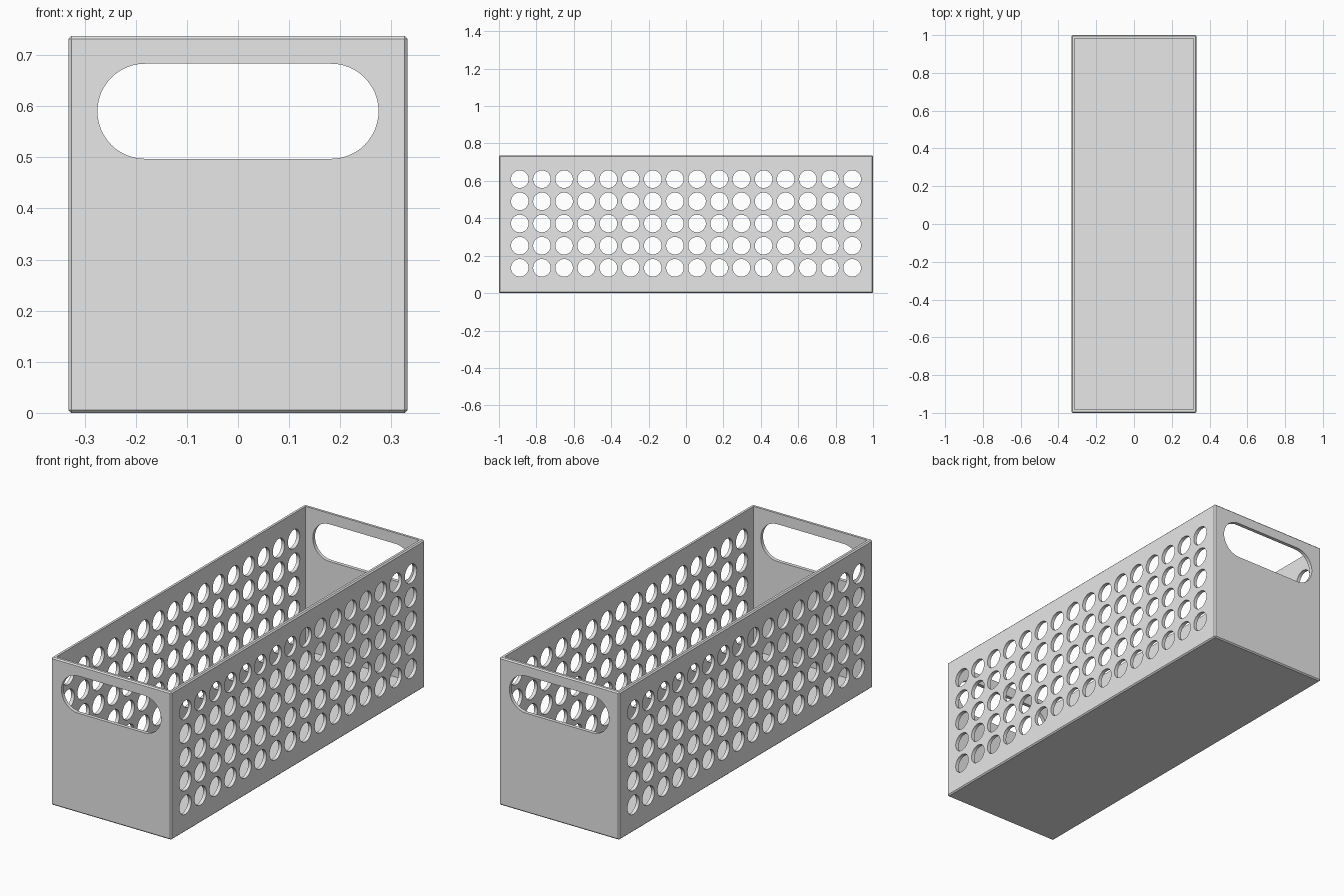
import bpy, bmesh, math
from mathutils import Matrix

cube = bpy.data.objects.get("Cube")
if cube:
    bpy.data.objects.remove(cube, do_unlink=True)

HALF_X, HALF_Y, HEIGHT = 0.332, 1.0, 0.737
WALL, CHAMFER = 0.018, 0.006
PITCH, HOLE_R, HOLE_MID_Z = 0.1185, 0.047, 0.372
ROWS, COLUMNS = 5, 16
GRIP_R, GRIP_HALF, GRIP_Z = 0.093, 0.275, 0.59

# Single plastic colour
plastic = bpy.data.materials.new("grey plastic")
plastic.use_nodes = True
grey = (0.8, 0.8, 0.8, 1)
plastic.diffuse_color = grey
plastic.node_tree.nodes["Principled BSDF"].inputs["Base Color"].default_value = grey


def make_object(name, bm):
    mesh = bpy.data.meshes.new(name)
    bm.to_mesh(mesh)
    bm.free()
    mesh.materials.append(plastic)
    obj = bpy.data.objects.new(name, mesh)
    bpy.context.collection.objects.link(obj)
    return obj


def cut(target, cutter):
    cutter.hide_render = True
    mod = target.modifiers.new("cut", 'BOOLEAN')
    mod.operation = 'DIFFERENCE'
    mod.solver = 'EXACT'
    mod.object = cutter
    bpy.context.view_layer.objects.active = target
    bpy.ops.object.modifier_apply(modifier=mod.name)
    bpy.data.objects.remove(cutter, do_unlink=True)


# Open bin: chamfered block
bm = bmesh.new()
bmesh.ops.create_cube(bm, size=1, matrix=Matrix.Translation((0, 0, HEIGHT / 2))
                      @ Matrix.Diagonal((2 * HALF_X, 2 * HALF_Y, HEIGHT, 1)))
bmesh.ops.bevel(bm, geom=bm.edges[:], offset=CHAMFER, segments=1, affect='EDGES')
basket = make_object("storage_basket", bm)

# Inner cavity, leaving walls and floor
bm = bmesh.new()
bmesh.ops.create_cube(bm, size=1, matrix=Matrix.Translation((0, 0, WALL + HEIGHT / 2))
                      @ Matrix.Diagonal((2 * (HALF_X - WALL), 2 * (HALF_Y - WALL), HEIGHT, 1)))
cut(basket, make_object("cavity_cutter", bm))

# Round holes through both side walls
bm = bmesh.new()
for row in range(ROWS):
    for col in range(COLUMNS):
        y = (col - (COLUMNS - 1) / 2) * PITCH
        z = HOLE_MID_Z + (row - (ROWS - 1) / 2) * PITCH
        bmesh.ops.create_cone(bm, cap_ends=True, segments=32, radius1=HOLE_R,
                              radius2=HOLE_R, depth=1,
                              matrix=Matrix.Translation((0, y, z))
                              @ Matrix.Rotation(math.pi / 2, 4, 'Y'))
cut(basket, make_object("hole_cutter", bm))

# Rounded grip slots through both end walls
bm = bmesh.new()
verts = []
for side in (1, -1):
    for i in range(25):
        a = side * math.pi / 2 - math.pi / 2 + (i / 24 - 0.5) * math.pi
        x = side * (GRIP_HALF - GRIP_R) + GRIP_R * math.cos(a)
        verts.append(bm.verts.new((x, -1.2, GRIP_Z + GRIP_R * math.sin(a))))
face = bm.faces.new(verts)
grown = bmesh.ops.extrude_face_region(bm, geom=[face])["geom"]
bmesh.ops.translate(bm, vec=(0, 2.4, 0),
                    verts=[v for v in grown if isinstance(v, bmesh.types.BMVert)])
bmesh.ops.recalc_face_normals(bm, faces=bm.faces[:])
cut(basket, make_object("grip_cutter", bm))

# Smooth hole rims, crisp edges elsewhere
bpy.ops.object.select_all(action='DESELECT')
basket.select_set(True)
bpy.context.view_layer.objects.active = basket
bpy.ops.object.shade_smooth_by_angle(angle=math.radians(30))
